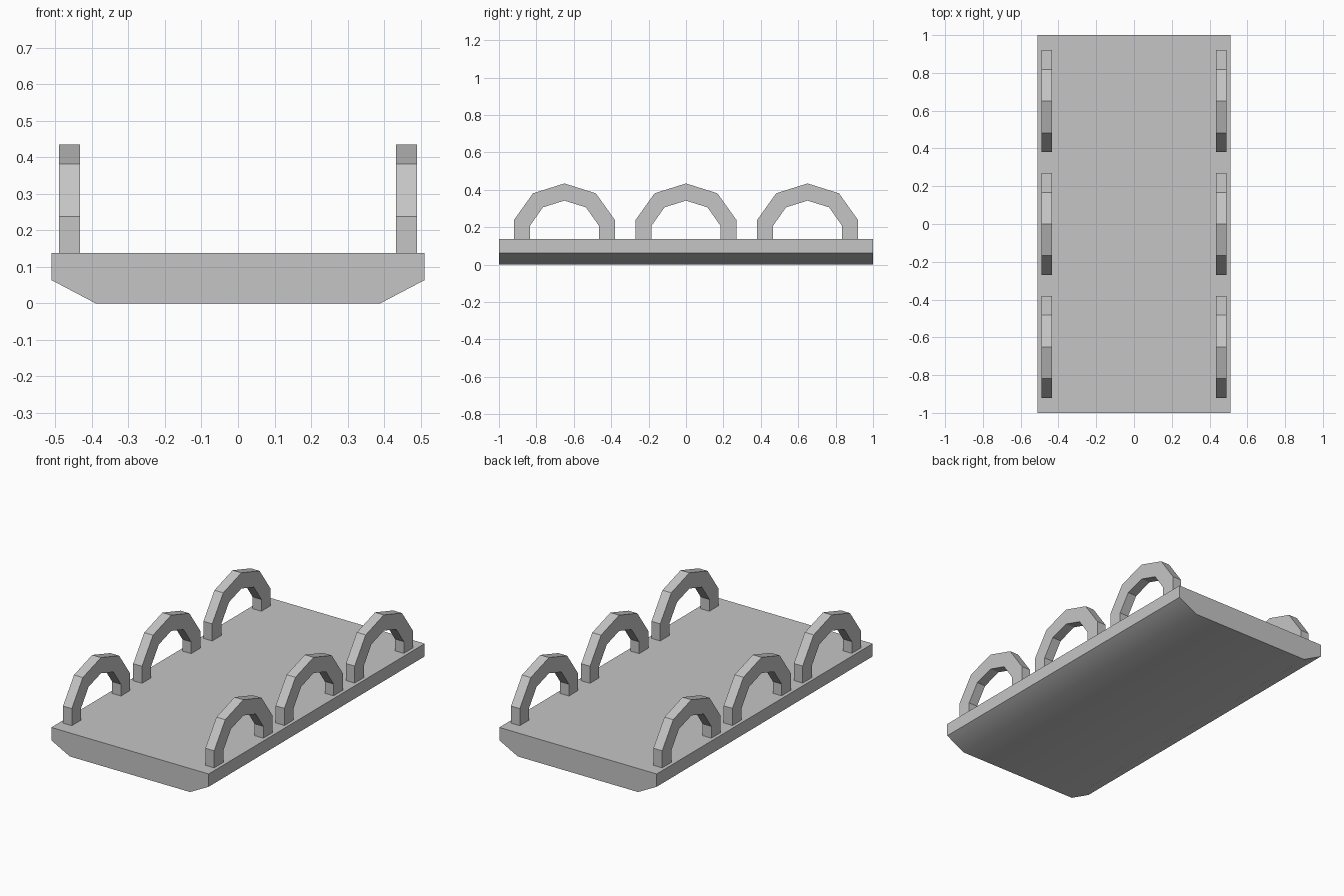
import bpy
import bmesh
import math

cube = bpy.data.objects.get("Cube")
if cube:
    bpy.data.objects.remove(cube, do_unlink=True)

grey = bpy.data.materials.new("plain grey")
grey.use_nodes = True
colour = (0.56, 0.56, 0.56, 1)
grey.diffuse_color = colour
grey.node_tree.nodes["Principled BSDF"].inputs["Base Color"].default_value = colour


def mirrored(half):
    """Complete an outline listed from one side to the centre."""
    return half + [(-u, v) for u, v in reversed(half) if u]


def extrude_profile(name, points, depth):
    """Make a solid from a closed outline swept along the depth vector."""
    bm = bmesh.new()
    face = bm.faces.new([bm.verts.new(p) for p in points])
    swept = bmesh.ops.extrude_face_region(bm, geom=[face])
    verts = [g for g in swept["geom"] if isinstance(g, bmesh.types.BMVert)]
    bmesh.ops.translate(bm, verts=verts, vec=depth)
    bmesh.ops.recalc_face_normals(bm, faces=bm.faces)
    mesh = bpy.data.meshes.new(name)
    bm.to_mesh(mesh)
    bm.free()
    mesh.materials.append(grey)
    obj = bpy.data.objects.new(name, mesh)
    bpy.context.collection.objects.link(obj)
    return obj


# Deck slab with chamfered lower sides
deck_half = [(0.51, 0.138), (0.51, 0.063), (0.39, 0)]
deck = extrude_profile("deck", [(x, -1, z) for x, z in mirrored(deck_half)], (0, 2, 0))
bpy.ops.object.select_all(action="DESELECT")
deck.select_set(True)
bpy.context.view_layer.objects.active = deck
bpy.ops.object.shade_smooth_by_angle(angle=math.radians(30))

# Three faceted arches along each side
outer = mirrored([(0.27, 0.138), (0.27, 0.238), (0.168, 0.381), (0, 0.434)])
inner = mirrored([(0.185, 0.138), (0.185, 0.207), (0.115, 0.306), (0, 0.342)])
arch = outer + inner[::-1]
for side, x in (("right", -0.49), ("left", 0.433)):
    for place, centre in (("front", -0.65), ("middle", 0), ("back", 0.65)):
        points = [(x, centre + y, z) for y, z in arch]
        extrude_profile(f"{place}_{side}_arch", points, (0.057, 0, 0))
